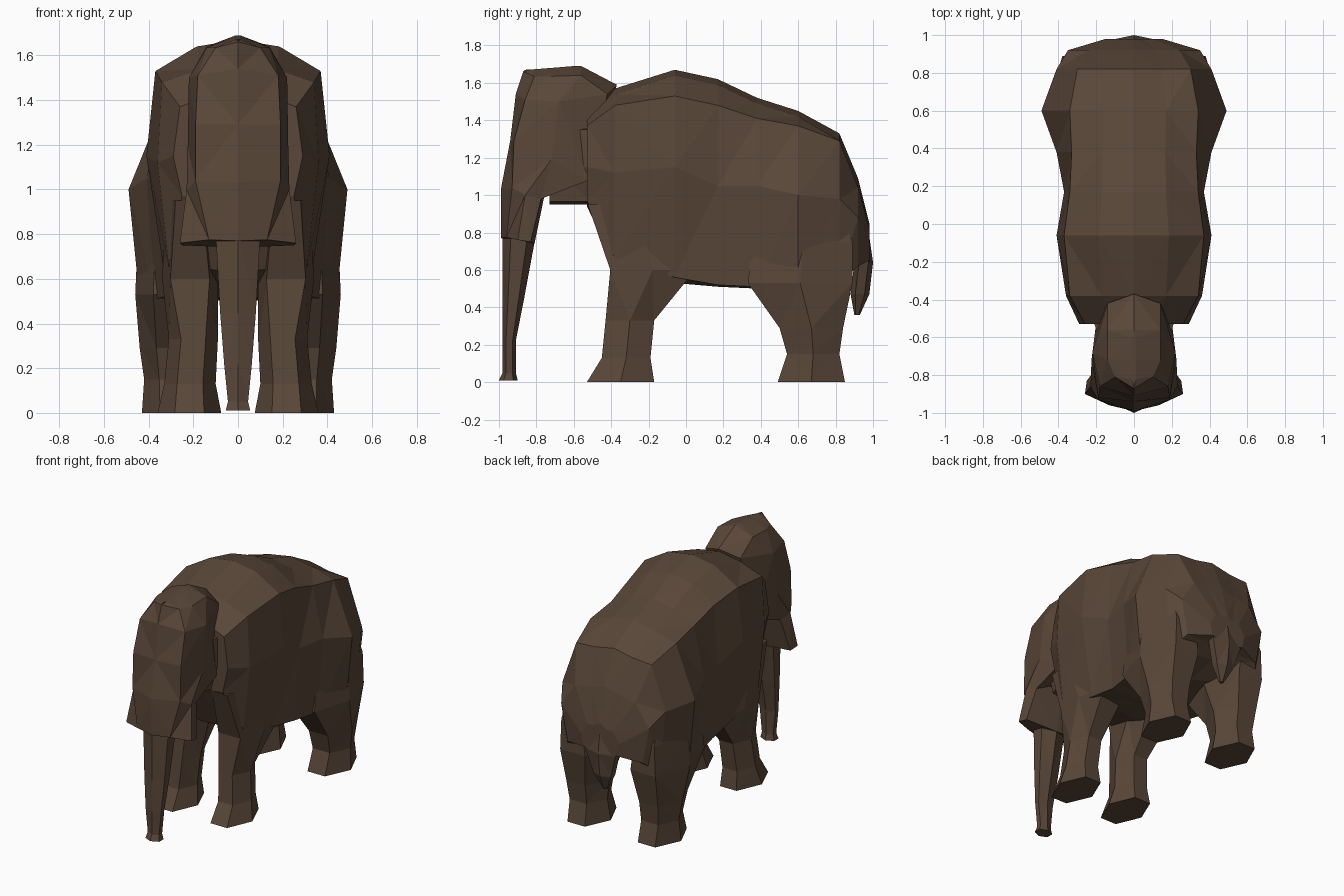
import bpy
import bmesh

if "Cube" in bpy.data.objects:
    bpy.data.objects.remove(bpy.data.objects["Cube"], do_unlink=True)

# One hide colour for the whole animal
hide = bpy.data.materials.new("brown hide")
hide.use_nodes = True
colour = (.1, .062, .04, 1)
hide.diffuse_color = colour
shader = next(n for n in hide.node_tree.nodes if n.type == "BSDF_PRINCIPLED")
shader.inputs["Base Color"].default_value = colour
shader.inputs["Roughness"].default_value = .9


def loft(name, rings):
    """Skin closed rings of equal length, cap both ends and shade flat."""
    bm = bmesh.new()
    loops = [[bm.verts.new(point) for point in ring] for ring in rings]
    count = len(loops[0])
    for lower, upper in zip(loops, loops[1:]):
        for i in range(count):
            j = (i + 1) % count
            bm.faces.new((lower[i], lower[j], upper[j], upper[i]))
    bm.faces.new(loops[0])
    bm.faces.new(loops[-1])
    bmesh.ops.triangulate(bm, faces=bm.faces[:])
    bmesh.ops.recalc_face_normals(bm, faces=bm.faces[:])
    mesh = bpy.data.meshes.new(name)
    bm.to_mesh(mesh)
    bm.free()
    mesh.materials.append(hide)
    part = bpy.data.objects.new(name, mesh)
    bpy.context.collection.objects.link(part)


def mirrored(half):
    """Close a half ring that starts and ends on the middle plane."""
    return half + [(-x, y, z) for x, y, z in reversed(half[1:-1])]


def middle_ring(z, x, front, back):
    """Horizontal six-sided ring with points on the middle plane."""
    quarter = (back - front) / 4
    return mirrored([(0, front, z), (x, front + quarter, z),
                     (x, back - quarter, z), (0, back, z)])


def leg_ring(z, inner, outer, front, back, corner):
    """Horizontal six-sided ring with points to the sides."""
    mid, y = (inner + outer) / 2, (front + back) / 2
    reach = (outer - inner) / 2 * corner
    return [(inner, y, z), (mid - reach, front, z), (mid + reach, front, z),
            (outer, y, z), (mid + reach, back, z), (mid - reach, back, z)]


def body_ring(y, top, ridge, side, low, belly):
    """Upright cross-section with a gently crowned back."""
    crown = (ridge[0] * .5, y, top - .03)
    outline = [(x, y, z) for x, z in (ridge, side, low)]
    return mirrored([(0, y, top), crown] + outline + [(0, y, belly)])


# Body, from the shoulders to the rump
loft("body", [
    body_ring(-.53, 1.45, (.26, 1.37), (.29, 1.15), (.25, .97), .94),
    body_ring(-.38, 1.57, (.34, 1.48), (.36, 1.12), (.31, .66), .63),
    body_ring(-.06, 1.67, (.37, 1.53), (.41, 1.15), (.32, .56), .53),
    body_ring(.17, 1.62, (.34, 1.48), (.37, 1.05), (.33, .52), .51),
    body_ring(.38, 1.52, (.33, 1.41), (.41, 1.05), (.37, .51), .5),
    body_ring(.6, 1.45, (.34, 1.37), (.49, 1), (.44, .5), .52),
    body_ring(.82, 1.33, (.3, 1.29), (.41, .98), (.37, .53), .58),
    body_ring(.92, 1.09, (.24, 1.04), (.35, .88), (.3, .62), .64),
    body_ring(.98, .85, (.1, .82), (.15, .74), (.13, .65), .62),
])

# Neck, bridging the head and the chest
loft("neck", [
    mirrored([(0, y, 1.4), (x, y, 1.35), (x, y, 1.15), (x * .75, y, .965), (0, y, .95)])
    for y, x in ((-.73, .14), (-.5, .22))
])

# Head, from the crown ridge down to the cheek flaps
loft("head", [
    mirrored([(0, -.86, 1.67), (.01, -.82, 1.672), (.01, -.72, 1.68),
              (.01, -.6, 1.69), (0, -.57, 1.69)]),
    mirrored([(0, -.87, 1.66), (.1, -.81, 1.635), (.14, -.72, 1.635),
              (.14, -.56, 1.64), (0, -.56, 1.69)]),
    mirrored([(0, -.91, 1.54), (.18, -.86, 1.51), (.22, -.68, 1.5),
              (.14, -.42, 1.54), (0, -.37, 1.59)]),
    mirrored([(0, -.94, 1.29), (.19, -.92, 1.29), (.225, -.72, 1.19),
              (.2, -.52, 1.08), (0, -.5, 1.08)]),
    mirrored([(0, -.99, 1.03), (.19, -.93, 1.04), (.23, -.86, 1),
              (.21, -.775, .98), (0, -.74, 1.08)]),
    mirrored([(0, -.99, .77), (.13, -.96, .775), (.26, -.9, .76),
              (.25, -.83, .75), (0, -.81, .74)]),
])

# Trunk, tapering to a small flared tip
loft("trunk", [
    middle_ring(*row)
    for row in ((.8, .1, -.98, -.8), (.45, .08, -.98, -.865),
                (.22, .062, -.98, -.91), (.05, .045, -.98, -.91),
                (.01, .055, -1, -.9))
])

# Legs: height, inner x, outer x, front y, back y, corner spread
leg_rows = {
    "front": ((0, .075, .36, -.53, -.17, .46), (.13, .1, .33, -.45, -.19, .5),
              (.33, .09, .31, -.43, -.17, .5), (.6, .09, .34, -.405, .05, .7),
              (.95, .12, .32, -.525, -.1, .6)),
    "hind": ((0, .13, .43, .49, .85, .46), (.15, .15, .42, .54, .82, .5),
             (.29, .14, .44, .5, .84, .5), (.53, .1, .46, .33, .89, .55),
             (.75, .13, .45, .36, .89, .5), (1, .2, .4, .45, .8, .5)),
}
for place, rows in leg_rows.items():
    for side, sign in (("left", 1), ("right", -1)):
        loft(f"{place}_{side}_leg",
             [[(sign * x, y, z) for x, y, z in leg_ring(*row)] for row in rows])

# Tail, a short wedge hanging off the rump
loft("tail", [
    middle_ring(*row)
    for row in ((.85, .05, .9, .97), (.64, .12, .9, 1),
                (.47, .07, .88, .98), (.36, .015, .9, .93))
])
